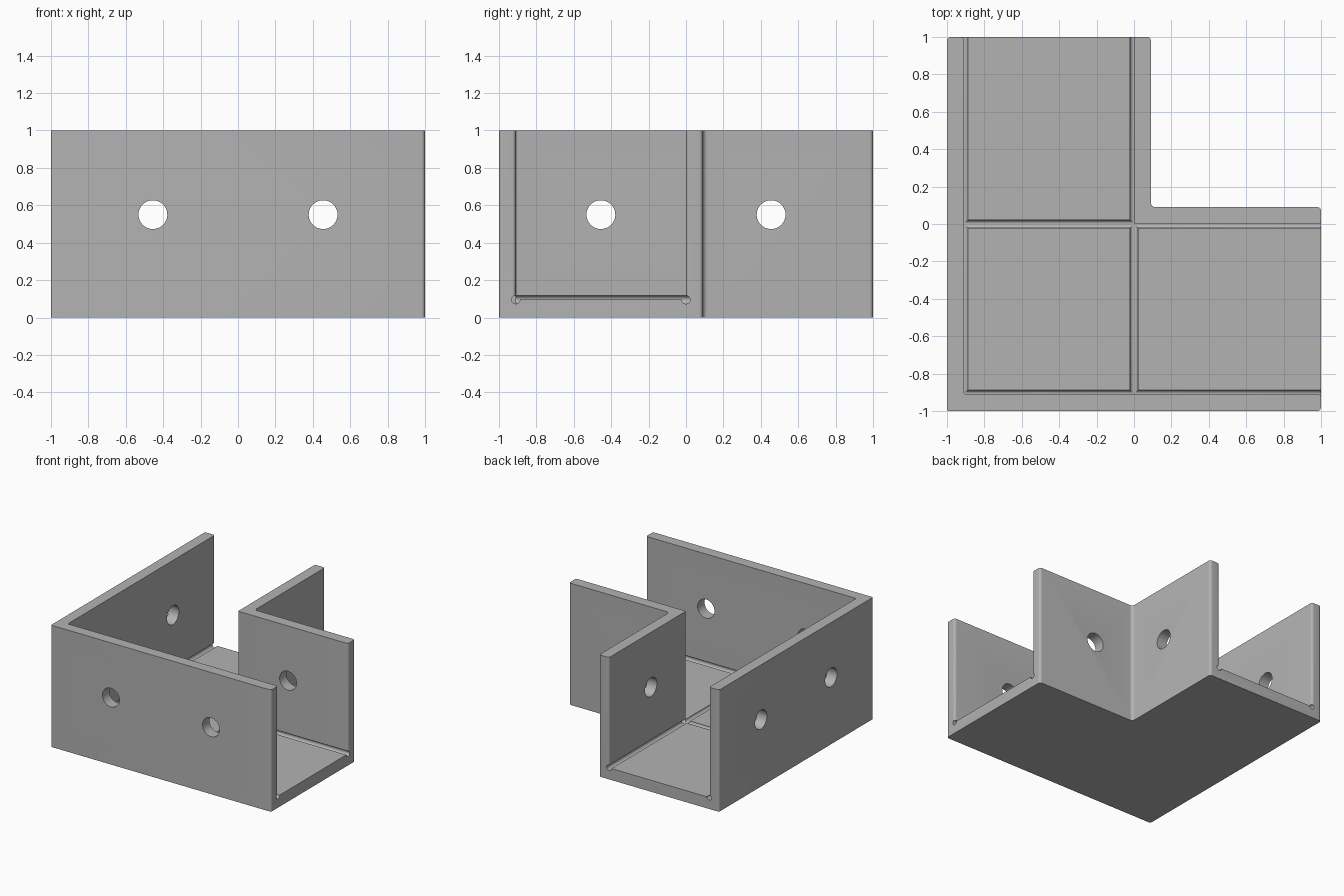
import bpy, bmesh, math
from mathutils import Vector, Matrix

cube = bpy.data.objects.get("Cube")
if cube:
    bpy.data.objects.remove(cube, do_unlink=True)

IN = -0.91        # inner face of the long walls
OUT = 0.09        # outer face of the short walls
FLOOR = 0.095     # floor thickness
END = 1.0005      # open ends of the channel, just past the walls

steel = bpy.data.materials.new("plain grey")
steel.use_nodes = True
grey = (0.45, 0.45, 0.45, 1)
steel.diffuse_color = grey
steel.node_tree.nodes["Principled BSDF"].inputs["Base Color"].default_value = grey


def add_object(name, bm):
    bmesh.ops.recalc_face_normals(bm, faces=bm.faces)
    mesh = bpy.data.meshes.new(name)
    bm.to_mesh(mesh)
    bm.free()
    mesh.materials.append(steel)
    obj = bpy.data.objects.new(name, mesh)
    bpy.context.collection.objects.link(obj)
    return obj


def rounded(corners, steps=6):
    """Replace each (x, y, radius) right-angled corner with an arc."""
    pts = []
    for i, (x, y, r) in enumerate(corners):
        p = Vector((x, y))
        if r == 0:
            pts.append(p)
            continue
        a = (Vector(corners[i - 1][:2]) - p).normalized() * r
        b = (Vector(corners[(i + 1) % len(corners)][:2]) - p).normalized() * r
        for k in range(steps + 1):
            t = math.pi / 2 * k / steps
            pts.append(p + a * (1 - math.sin(t)) + b * (1 - math.cos(t)))
    return pts


def prism(name, corners, z0, z1):
    bm = bmesh.new()
    face = bm.faces.new([bm.verts.new((p.x, p.y, z0)) for p in rounded(corners)])
    ext = bmesh.ops.extrude_face_region(bm, geom=[face])
    verts = [v for v in ext["geom"] if isinstance(v, bmesh.types.BMVert)]
    bmesh.ops.translate(bm, verts=verts, vec=(0, 0, z1 - z0))
    return add_object(name, bm)


def rod(name, start, end, radius, sides):
    a, b = Vector(start), Vector(end)
    turn = (b - a).to_track_quat('Z', 'Y').to_matrix().to_4x4()
    bm = bmesh.new()
    bmesh.ops.create_cone(bm, cap_ends=True, segments=sides, radius1=radius,
                          radius2=radius, depth=(b - a).length,
                          matrix=Matrix.Translation((a + b) / 2) @ turn)
    return add_object(name, bm)


def cut(target, cutter):
    mod = target.modifiers.new("cut", 'BOOLEAN')
    mod.operation, mod.solver, mod.object = 'DIFFERENCE', 'EXACT', cutter
    bpy.context.view_layer.objects.active = target
    bpy.ops.object.modifier_apply(modifier=mod.name)
    bpy.data.objects.remove(cutter, do_unlink=True)


# Solid L-shaped block with softened upright edges
bracket = prism("corner_bracket", [
    (-1, -1, 0.01), (1, -1, 0.02), (1, OUT, 0.02),
    (OUT, OUT, 0.025), (OUT, 1, 0.02), (-1, 1, 0.02)], 0, 1)

# Channel, flared at its open ends to round the wall edges
half = [(END, IN, 0.02), (END, -1.1, 0), (1.2, -1.1, 0),
        (1.2, 0.2, 0), (END, 0.2, 0), (END, 0, 0.02)]
mirrored = [(y, x, r) for x, y, r in reversed(half)]
cut(bracket, prism("channel", [(IN, IN, 0.01)] + half + [(0, 0, 0.01)] + mirrored,
                   FLOOR, 1.2))

# Relief grooves where walls meet the floor, and across the corner
for along in (IN, 0):
    cut(bracket, rod("groove", (IN, along, FLOOR), (1.1, along, FLOOR), 0.022, 24))
    cut(bracket, rod("groove", (along, IN, FLOOR), (along, 1.1, FLOOR), 0.022, 24))

# Screw holes through the walls
for pos, far in ((-0.455, -0.5), (0.455, 0.5)):
    cut(bracket, rod("hole", (pos, -1.2, 0.55), (pos, far, 0.55), 0.077, 48))
    cut(bracket, rod("hole", (-1.2, pos, 0.55), (far, pos, 0.55), 0.077, 48))

# Smooth the curves, keep the edges crisp
bpy.ops.object.select_all(action='DESELECT')
bracket.select_set(True)
bpy.context.view_layer.objects.active = bracket
bpy.ops.object.shade_smooth_by_angle(angle=math.radians(30))
